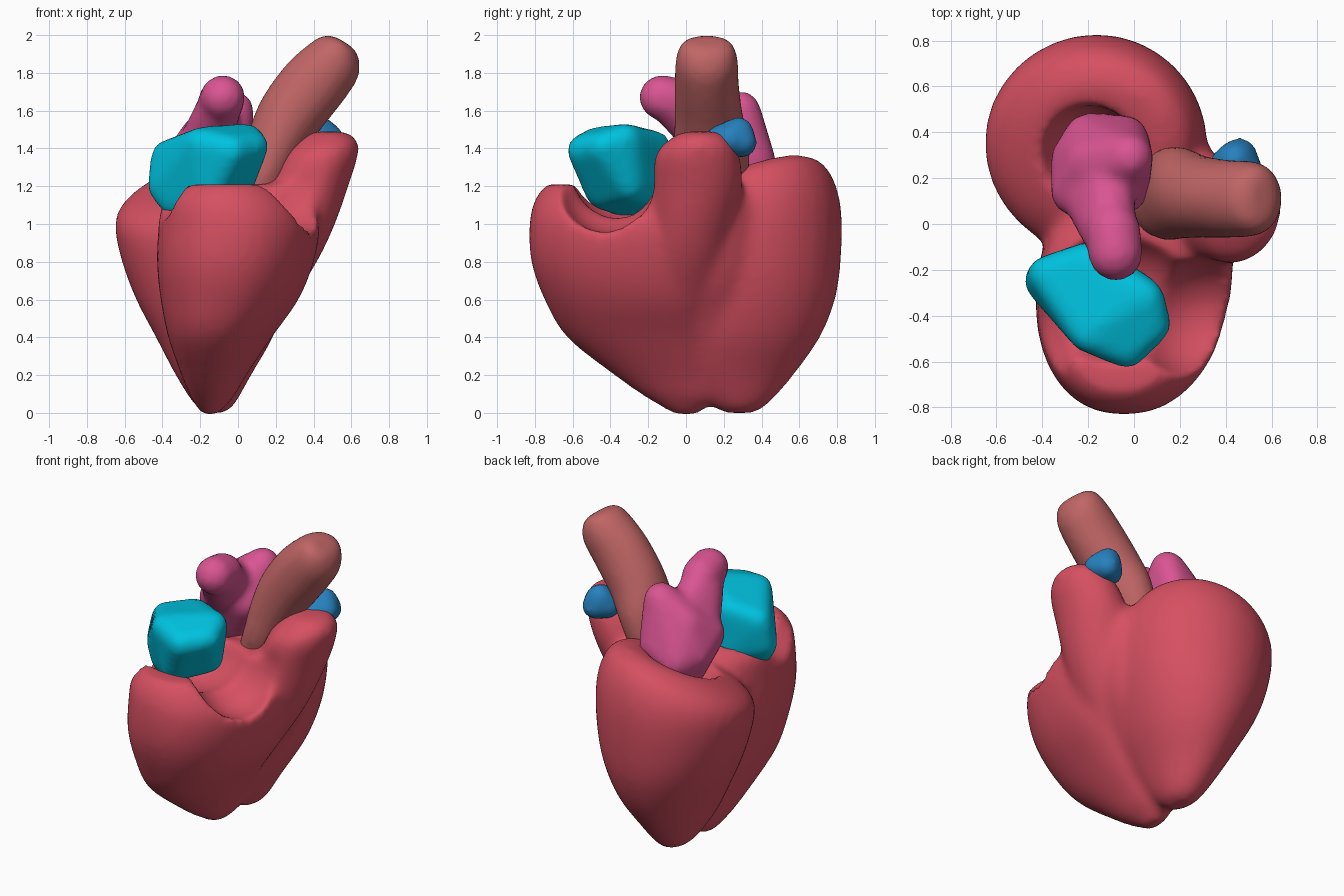
import bpy, bmesh, math
from mathutils import Vector, Matrix

if "Cube" in bpy.data.objects:
    bpy.data.objects.remove(bpy.data.objects["Cube"])


def smooth_rings(rings, k=4):
    """Catmull-Rom interpolation between the given rings."""
    rs = [list(r) + [0.0] * (7 - len(r)) for r in rings]
    out = []
    for i in range(len(rs) - 1):
        a, b, c, d = rs[max(i - 1, 0)], rs[i], rs[i + 1], rs[min(i + 2, len(rs) - 1)]
        for s in range(k):
            t = s / k
            out.append([q + 0.5 * t * (r - p + t * (2 * p - 5 * q + 4 * r - w + t * (3 * (q - r) + w - p)))
                        for p, q, r, w in zip(a, b, c, d)])
    return out + [rs[-1]]


def loft(bm, rings, axis=(0, 0, 1), shear=0.0, taper=0.0, power=1.0, n=32):
    """Closed loft of ovals: each ring is (x, y, z, rx, ry, tilt_x, tilt_y)."""
    w = Vector(axis).normalized()
    u = Vector((0, 1, 0)).cross(w)
    v = w.cross(u)
    loops = []
    for x, y, z, rx, ry, tx, ty in smooth_rings(rings):
        loop = []
        for i in range(n):
            a = 2 * math.pi * i / n
            c, s = math.cos(a), math.sin(a)
            c, s = math.copysign(abs(c) ** power, c), math.copysign(abs(s) ** power, s)
            p, q = rx * c * (1 + taper * s), ry * s
            loop.append(bm.verts.new(Vector((x, y, z)) + u * (p + shear * q) + v * q + w * (tx * p + ty * q)))
        loops.append(loop)
    for a, b in zip(loops, loops[1:]):
        for i in range(n):
            j = (i + 1) % n
            bm.faces.new((a[i], a[j], b[j], b[i]))
    bm.faces.new(loops[0][::-1])
    bm.faces.new(loops[-1])


def blob(bm, c, r, sub=4):
    m = Matrix.Translation(c) @ Matrix.Diagonal((*r, 1))
    bmesh.ops.create_icosphere(bm, subdivisions=sub, radius=1, matrix=m)


def hull(bm, points, r):
    """Rounded lump: convex hull of small balls."""
    balls = bmesh.new()
    for p in points:
        blob(balls, p, (r, r, r), 2)
    coords = [v.co.copy() for v in balls.verts]
    balls.free()
    lump = bmesh.new()
    for co in coords:
        lump.verts.new(co)
    bmesh.ops.convex_hull(lump, input=list(lump.verts))
    for v in [v for v in lump.verts if not v.link_faces]:
        lump.verts.remove(v)
    me = bpy.data.meshes.new("lump")
    lump.to_mesh(me)
    lump.free()
    bm.from_mesh(me)
    bpy.data.meshes.remove(me)


def part(name, bm, color=None, cutter=None, smooth=8, voxel=0.022):
    """Fuse the shapes, carve, soften and bake into one smooth mesh."""
    bmesh.ops.recalc_face_normals(bm, faces=list(bm.faces))
    me = bpy.data.meshes.new(name)
    bm.to_mesh(me)
    bm.free()
    ob = bpy.data.objects.new(name, me)
    bpy.context.collection.objects.link(ob)

    def remesh():
        m = ob.modifiers.new("fuse", 'REMESH')
        m.mode = 'VOXEL'
        m.voxel_size = voxel
        m.use_smooth_shade = True
    remesh()
    if cutter:
        m = ob.modifiers.new("carve", 'BOOLEAN')
        m.operation = 'DIFFERENCE'
        m.object = cutter
        remesh()
    m = ob.modifiers.new("soften", 'SMOOTH')
    m.factor, m.iterations = 0.5, smooth
    bpy.context.view_layer.update()
    dg = bpy.context.evaluated_depsgraph_get()
    baked = bpy.data.meshes.new_from_object(ob.evaluated_get(dg))
    ob.modifiers.clear()
    ob.data = baked
    for p in baked.polygons:
        p.use_smooth = True
    if color:
        mat = bpy.data.materials.new(name)
        mat.diffuse_color = (*color, 1)
        mat.use_nodes = True
        mat.node_tree.nodes["Principled BSDF"].inputs["Base Color"].default_value = mat.diffuse_color
        baked.materials.clear()
        baked.materials.append(mat)
    return ob


# Hollows in the top of the ventricles
bm = bmesh.new()
blob(bm, (-0.19, 0.29, 1.26), (0.22, 0.23, 0.25))
blob(bm, (-0.08, -0.33, 1.33), (0.36, 0.30, 0.33))
blob(bm, (0.30, -0.42, 1.25), (0.30, 0.27, 0.30))
blob(bm, (-0.42, -0.48, 1.27), (0.17, 0.25, 0.25))
hollows = part("hollow_cutter", bm, smooth=2)
hollows.hide_render = True

# Ventricle muscle
bm = bmesh.new()
# left ventricle (back)
loft(bm, [(-0.12, 0.28, 0.0, 0.05, 0.08), (-0.125, 0.28, 0.05, 0.11, 0.16),
          (-0.13, 0.27, 0.2, 0.20, 0.30),
          (-0.125, 0.30, 0.4, 0.31, 0.41), (-0.14, 0.33, 0.6, 0.40, 0.46),
          (-0.155, 0.34, 0.8, 0.46, 0.48), (-0.167, 0.35, 1.0, 0.485, 0.475, 0.05, 0.1),
          (-0.17, 0.36, 1.13, 0.46, 0.43, 0.12, 0.2), (-0.17, 0.36, 1.22, 0.39, 0.36, 0.2, 0.27),
          (-0.17, 0.35, 1.26, 0.29, 0.26, 0.22, 0.33)])
# right ventricle (front)
loft(bm, [(-0.15, 0.0, -0.01, 0.04, 0.06), (-0.14, -0.03, 0.08, 0.11, 0.18),
          (-0.13, -0.11, 0.2, 0.17, 0.27), (-0.10, -0.23, 0.4, 0.27, 0.40),
          (-0.05, -0.29, 0.6, 0.36, 0.46), (-0.02, -0.33, 0.8, 0.41, 0.49),
          (0.0, -0.33, 1.0, 0.42, 0.50), (-0.02, -0.34, 1.13, 0.38, 0.46),
          (-0.03, -0.36, 1.21, 0.29, 0.38)], shear=0.08, taper=0.1, power=0.88)
# outflow tract
loft(bm, [(0.10, -0.02, 0.55, 0.16, 0.17), (0.20, 0.0, 0.8, 0.22, 0.22),
          (0.29, 0.03, 1.0, 0.225, 0.23), (0.375, 0.06, 1.2, 0.21, 0.24),
          (0.44, 0.06, 1.36, 0.195, 0.225), (0.475, 0.07, 1.44, 0.16, 0.17),
          (0.48, 0.08, 1.49, 0.09, 0.10)])
# muscle between the two chambers on the right
loft(bm, [(0.0, 0.12, 0.25, 0.06, 0.12), (0.06, 0.12, 0.5, 0.15, 0.22),
          (0.12, 0.13, 0.7, 0.20, 0.25), (0.16, 0.14, 0.9, 0.22, 0.26),
          (0.19, 0.17, 1.1, 0.20, 0.23), (0.20, 0.2, 1.2, 0.12, 0.16)])
part("ventricles", bm, (0.67, 0.08, 0.12), hollows, smooth=14)
bpy.data.objects.remove(hollows)

# Right atrium
bm = bmesh.new()
hull(bm, [(-0.40, -0.25, 1.20), (-0.38, -0.22, 1.36), (-0.33, -0.30, 1.11),
          (-0.20, -0.16, 1.41), (-0.20, -0.16, 1.15), (0.05, -0.32, 1.45),
          (0.08, -0.44, 1.41), (-0.03, -0.55, 1.39), (-0.20, -0.48, 1.43),
          (-0.15, -0.45, 1.16), (0.0, -0.30, 1.20)], 0.085)
part("right_atrium", bm, (0.0, 0.54, 0.74), smooth=14)

# Left atrium with its two lobes
bm = bmesh.new()
hull(bm, [(-0.02, 0.29, 1.60), (-0.19, 0.27, 1.48), (-0.26, 0.14, 1.38),
          (-0.26, 0.28, 1.30), (-0.20, 0.38, 1.27), (-0.04, 0.37, 1.33),
          (-0.04, 0.15, 1.40), (-0.18, 0.25, 1.15)], 0.11)
hull(bm, [(-0.08, -0.13, 1.67), (-0.09, -0.03, 1.65)], 0.125)
hull(bm, [(-0.09, -0.08, 1.64), (-0.12, 0.15, 1.53), (-0.2, 0.12, 1.42)], 0.12)
part("left_atrium", bm, (0.70, 0.09, 0.29), smooth=14)

# Aorta
bm = bmesh.new()
loft(bm, [(0.07, 0.12, 1.10, 0.12, 0.16), (0.14, 0.13, 1.27, 0.14, 0.20),
          (0.20, 0.135, 1.43, 0.16, 0.20), (0.28, 0.12, 1.58, 0.175, 0.18),
          (0.40, 0.11, 1.74, 0.18, 0.17), (0.50, 0.11, 1.86, 0.16, 0.165),
          (0.545, 0.11, 1.94, 0.11, 0.14), (0.56, 0.11, 1.965, 0.05, 0.09)],
     axis=(0.52, 0, 0.85))
part("aorta", bm, (0.53, 0.13, 0.13), smooth=6)

# Pulmonary artery stump
bm = bmesh.new()
hull(bm, [(0.43, 0.17, 1.44), (0.44, 0.28, 1.49), (0.46, 0.30, 1.43),
          (0.485, 0.23, 1.45), (0.40, 0.25, 1.43)], 0.08)
part("pulmonary_artery", bm, (0.02, 0.22, 0.52), smooth=5)
